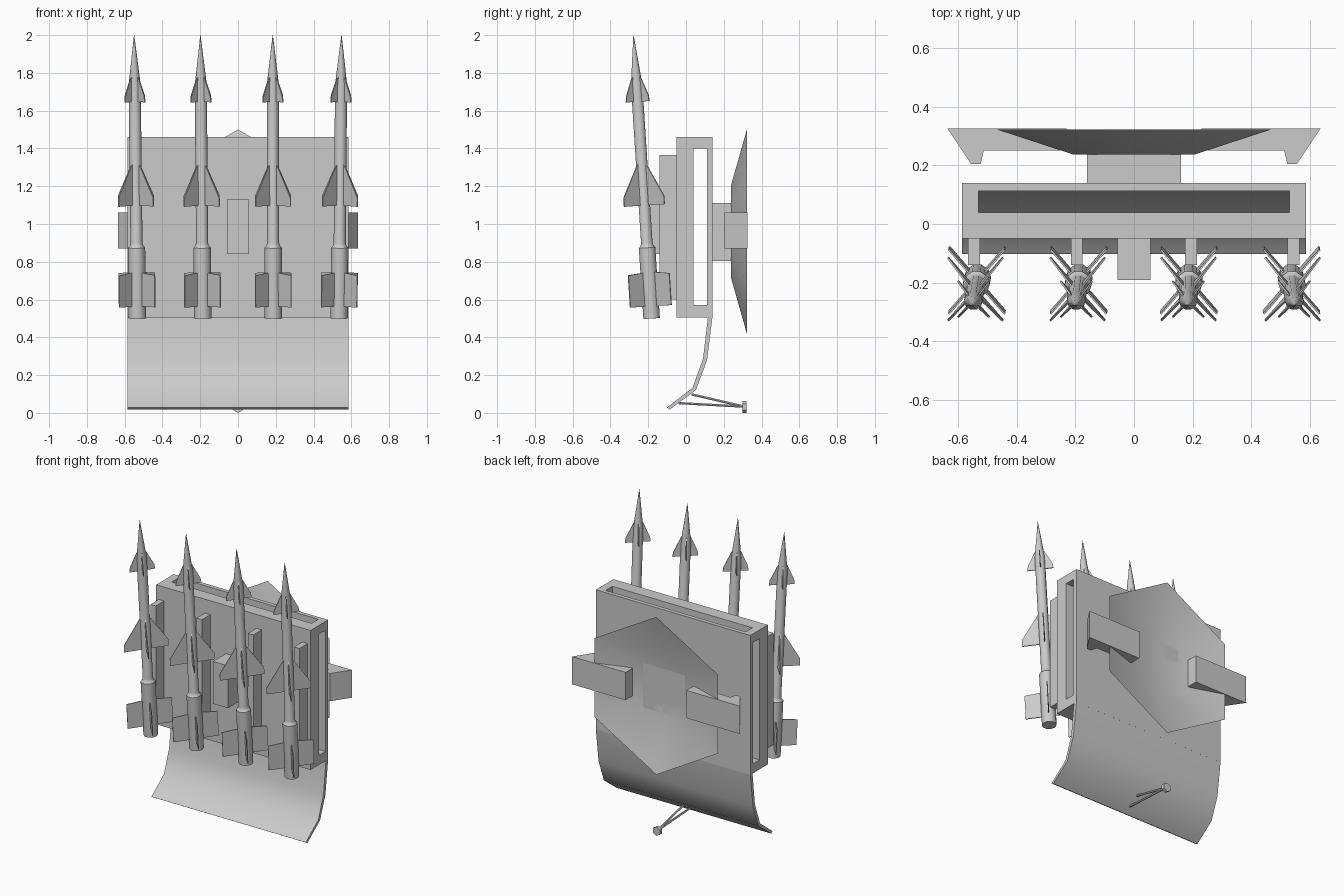
import bpy, math
from mathutils import Vector, Matrix

if "Cube" in bpy.data.objects:
    bpy.data.objects.remove(bpy.data.objects["Cube"])


def mesh_object(name, verts, faces, matrix=None, smooth=None):
    me = bpy.data.meshes.new(name)
    me.from_pydata([tuple(v) for v in verts], [], faces)
    me.update()
    ob = bpy.data.objects.new(name, me)
    bpy.context.collection.objects.link(ob)
    if matrix:
        ob.matrix_world = matrix
    bpy.ops.object.select_all(action='DESELECT')
    bpy.context.view_layer.objects.active = ob
    ob.select_set(True)
    bpy.ops.object.mode_set(mode='EDIT')
    bpy.ops.mesh.select_all(action='SELECT')
    bpy.ops.mesh.normals_make_consistent(inside=False)
    bpy.ops.object.mode_set(mode='OBJECT')
    if smooth:
        bpy.ops.object.shade_smooth_by_angle(angle=math.radians(smooth))
    return ob


def prism(name, pts, lo, hi, axis, matrix=None, smooth=None):
    """Extrude a 2D outline along an axis from lo to hi."""
    def place(p, d):
        p = list(p)
        p.insert('xyz'.index(axis), d)
        return p
    n = len(pts)
    verts = [place(p, lo) for p in pts] + [place(p, hi) for p in pts]
    faces = [(i, (i + 1) % n, (i + 1) % n + n, i + n) for i in range(n)]
    faces += [tuple(range(n)), tuple(range(n, 2 * n))]
    return mesh_object(name, verts, faces, matrix, smooth)


def box(name, x, y, z):
    return prism(name, [(x[0], y[0]), (x[1], y[0]), (x[1], y[1]), (x[0], y[1])],
                 z[0], z[1], 'z')


def loft(name, rings, sides, matrix=None, turn=0, caps=(True, True), smooth=40):
    """Stack of (radius, height) rings around local z."""
    verts, faces = [], []
    for r, h in rings:
        for i in range(sides):
            a = turn + 2 * math.pi * i / sides
            verts.append((r * math.cos(a), r * math.sin(a), h))
    for k in range(len(rings) - 1):
        for i in range(sides):
            a, b = k * sides + i, k * sides + (i + 1) % sides
            faces.append((a, b, b + sides, a + sides))
    if caps[0]:
        faces.append(tuple(range(sides)))
    if caps[1]:
        faces.append(tuple(range(len(verts) - sides, len(verts))))
    return mesh_object(name, verts, faces, matrix, smooth)


def along(start, end):
    """Matrix that takes local z onto the line start -> end."""
    start, end = Vector(start), Vector(end)
    q = Vector((0, 0, 1)).rotation_difference(end - start)
    return Matrix.Translation(start) @ q.to_matrix().to_4x4(), (end - start).length


# Hollow launcher body: two plates held by corner blocks
W = 0.585
box("front_plate", (-W, W), (-0.05, 0.04), (0.505, 1.46))
box("back_plate", (-W, W), (0.112, 0.14), (0.505, 1.46))
for s in (-1, 1):
    xs = sorted((s * 0.53, s * W))
    for zs in ((0.505, 0.57), (1.40, 1.46)):
        box("corner_block", xs, (0.04, 0.112), zs)

# Front and back boxes
box("front_control_box", (-0.057, 0.057), (-0.19, -0.05), (0.84, 1.13))
box("dish_mount", (-0.16, 0.16), (0.14, 0.237), (0.805, 1.11))

# Curved apron below the body
apron = [(0.14, 0.507), (0.111, 0.277), (0.053, 0.122), (-0.085, 0.018),
         (-0.102, 0.028), (0.034, 0.132), (0.090, 0.285), (0.116, 0.507)]
prism("curved_apron", apron, -W, W, 'x', smooth=40)

# Hexagonal open dish facing backwards
to_back = Matrix.Rotation(-math.pi / 2, 4, 'X')
loft("hex_dish", [(0.24, 0.237), (0.54, 0.322)], 6,
     Matrix.Translation((0, 0, 0.96)) @ to_back, math.pi / 2, (True, False))

# Side arms with hooked ends
arm = [(0.635, 0.325), (0.555, 0.205), (0.522, 0.205),
       (0.512, 0.25), (0.23, 0.25), (0.23, 0.325)]
for s in (-1, 1):
    prism("side_arm", [(s * x, y) for x, y in arm], 0.87, 1.06, 'z')

# Rear stand: two struts and a hexagonal foot
for start in ((0, 0.03, 0.098), (0, -0.04, 0.052)):
    m, length = along(start, (0, 0.31, 0.033))
    loft("stand_strut", [(0.007, 0), (0.007, length)], 6, m)
loft("stand_foot", [(0.031, 0.30), (0.031, 0.32)], 6,
     Matrix.Translation((0, 0, 0.031)) @ to_back, math.pi / 2)

# Missiles on rails, tilted forward and slightly outward
profile = [(0.046, 0), (0.046, 0.375), (0.036, 0.385), (0.032, 0.40),
           (0.032, 1.24), (0.0008, 1.503)]
fins = {
    "nose_fin": [(0.01, 1.15), (0.082, 1.15), (0.078, 1.18), (0.03, 1.28), (0.01, 1.28)],
    "middle_fin": [(0.02, 0.60), (0.142, 0.60), (0.142, 0.645), (0.03, 0.82), (0.02, 0.82)],
    "tail_fin": [(0.03, 0.065), (0.145, 0.065), (0.145, 0.235), (0.03, 0.245)],
}
for base_x, tip_x, rail_x in ((-0.533, -0.55, -0.545), (-0.187, -0.199, -0.195),
                              (0.187, 0.184, 0.194), (0.535, 0.548, 0.543)):
    box("launch_rail", (rail_x - 0.02, rail_x + 0.02), (-0.14, -0.05), (0.60, 1.365))
    m, length = along((base_x, -0.182, 0.50), (tip_x, -0.278, 2.0))
    loft("missile_body", profile, 10, m)
    for a in (49, 131, 229, 311):
        turn = m @ Matrix.Rotation(math.radians(a), 4, 'Z')
        for name, outline in fins.items():
            prism(name, outline, -0.003, 0.003, 'y', turn)
